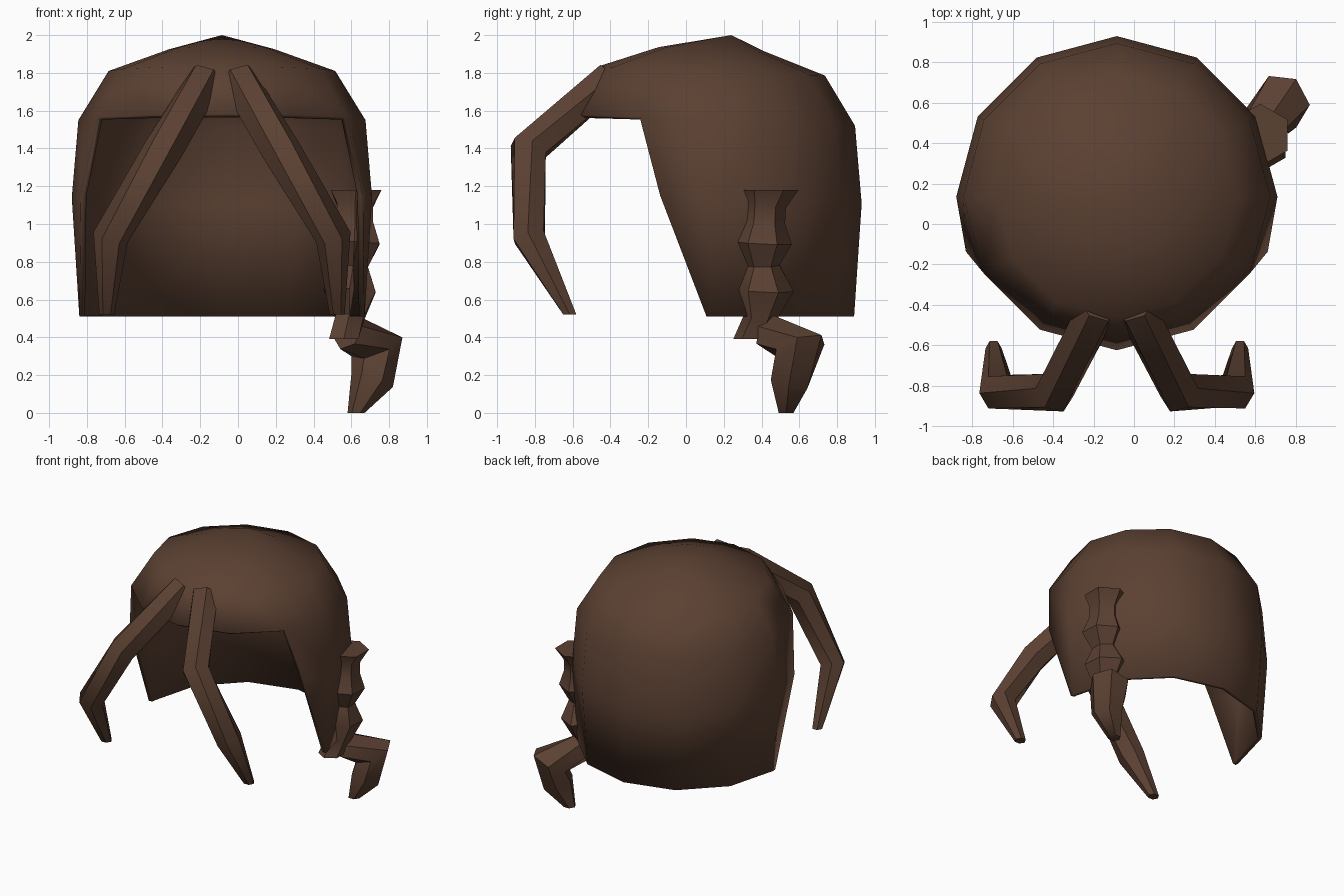
import bpy, bmesh, math
from mathutils import Vector

if "Cube" in bpy.data.objects:
    bpy.data.objects.remove(bpy.data.objects["Cube"])

brown = bpy.data.materials.new("dark brown hair")
brown.diffuse_color = (0.105, 0.052, 0.032, 1)
brown.use_nodes = True
brown.node_tree.nodes["Principled BSDF"].inputs["Base Color"].default_value = brown.diffuse_color
MID_X = -0.085  # symmetry plane of the cap and fringe


def finish(name, bm, angle):
    bmesh.ops.remove_doubles(bm, verts=bm.verts, dist=0.001)
    bmesh.ops.recalc_face_normals(bm, faces=bm.faces)
    me = bpy.data.meshes.new(name)
    bm.to_mesh(me)
    bm.free()
    me.materials.append(brown)
    ob = bpy.data.objects.new(name, me)
    bpy.context.collection.objects.link(ob)
    bpy.ops.object.select_all(action='DESELECT')
    ob.select_set(True)
    bpy.context.view_layer.objects.active = ob
    bpy.ops.object.shade_smooth_by_angle(angle=math.radians(angle))
    return ob


def skin(bm, rings, closed=True):
    n = len(rings[0])
    for a, b in zip(rings, rings[1:]):
        for i in range(n if closed else n - 1):
            j = (i + 1) % n
            bm.faces.new((a[i], a[j], b[j], b[i]))


def tube(name, path, sides=6, flat_ends=(False, False), angle=50, turn=0.0):
    """path: (x, y, z, radius) points; flat ends are cut level."""
    pts = [Vector(p[:3]) for p in path]
    bm = bmesh.new()
    rings = []
    last = len(pts) - 1
    for k, p in enumerate(pts):
        d = Vector((0, 0, 0))
        if k > 0:
            d += (p - pts[k - 1]).normalized()
        if k < last:
            d += (pts[k + 1] - p).normalized()
        if (k == 0 and flat_ends[0]) or (k == last and flat_ends[1]):
            d = Vector((0, 0, -1))
        d.normalize()
        u = Vector((1, 0, 0))
        u = (u - d * u.dot(d)).normalized()
        v = d.cross(u)
        r = path[k][3]
        rings.append([bm.verts.new(p + (u * math.cos(t) + v * math.sin(t)) * r)
                      for t in (turn + math.tau * i / sides for i in range(sides))])
    skin(bm, rings)
    bm.faces.new(rings[0])
    bm.faces.new(rings[-1])
    return finish(name, bm, angle)


# hair cap: twelve-sided dome, open at the face
def cap_point(r, z, deg):
    t = math.radians(deg)
    y = r * math.sin(t)
    return Vector((MID_X + r * math.cos(t), 0.135 + y, z - 0.04 * y * (z > 0.6)))


bm = bmesh.new()
crown = [[bm.verts.new(cap_point(r, z, 30 * i)) for i in range(12)]
         for r, z in ((0.28, 1.925), (0.60, 1.81), (0.76, 1.55))]
skin(bm, crown)
apex = bm.verts.new((MID_X, 0.24, 2.0))
for i in range(12):
    bm.faces.new((apex, crown[0][i], crown[0][(i + 1) % 12]))
# sides and back: front edge slants backwards towards the bottom
walls = [[crown[2][(i - 1) % 12] for i in range(9)]]
for r, z, lead in ((0.795, 1.14, 20), (0.755, 0.51, 2)):
    degs = [-lead] + [30 * i for i in range(7)] + [180 + lead]
    walls.append([bm.verts.new(cap_point(r, z, g)) for g in degs])
skin(bm, walls, closed=False)
cap = finish("hair_cap", bm, 60)
shell = cap.modifiers.new("thickness", 'SOLIDIFY')
shell.thickness = 0.03
shell.offset = -1

# two long fringe strands, mirrored
for side, label in ((-1, "left"), (1, "right")):
    tube(label + "_fringe_strand",
         [(MID_X + side * x, y, z, r) for x, y, z, r in (
             (0.09, -0.41, 1.765, 0.10), (0.31, -0.835, 1.395, 0.105),
             (0.59, -0.83, 0.93, 0.095), (0.61, -0.615, 0.52, 0.04))],
         flat_ends=(False, True))

# braid with swelling knots on the right side
tube("side_braid",
     [(0.625, 0.44, 1.18, 0.155), (0.62, 0.42, 1.10, 0.11),
      (0.62, 0.415, 1.01, 0.11), (0.615, 0.405, 0.90, 0.155),
      (0.61, 0.405, 0.78, 0.09), (0.59, 0.41, 0.65, 0.16),
      (0.59, 0.39, 0.50, 0.085), (0.56, 0.34, 0.39, 0.09)],
     flat_ends=(True, True), angle=40, turn=math.radians(30))

# loose curled end hanging below the braid
tube("braid_tail",
     [(0.58, 0.44, 0.43, 0.10), (0.735, 0.605, 0.35, 0.145),
      (0.71, 0.55, 0.17, 0.115), (0.625, 0.53, 0.0, 0.045)],
     flat_ends=(False, True))
